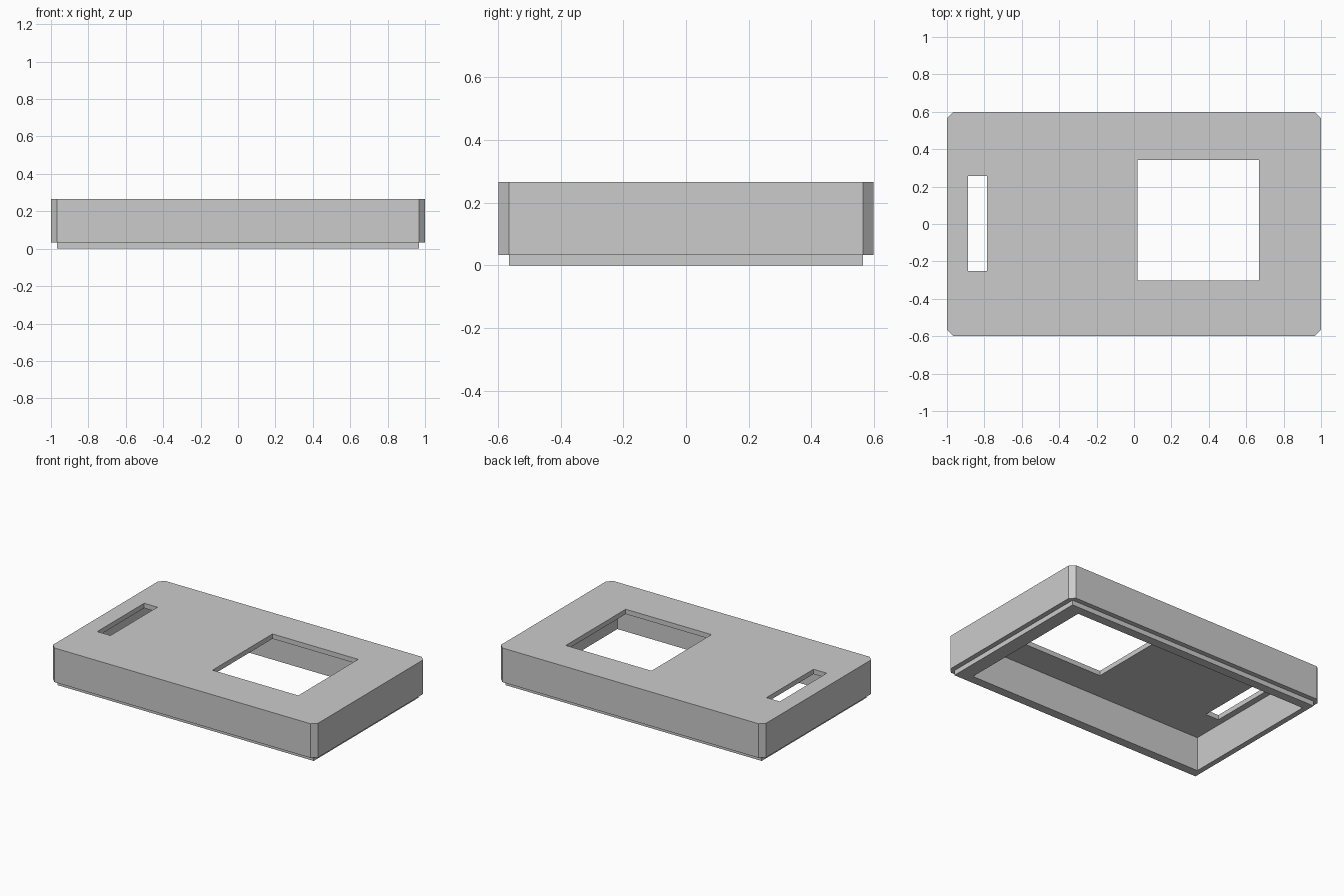
import bpy
import bmesh

if "Cube" in bpy.data.objects:
    bpy.data.objects.remove(bpy.data.objects["Cube"], do_unlink=True)

HEIGHT = 0.266
STEP = 0.033      # lip height, lip inset, chamfer and top thickness

grey = bpy.data.materials.new("plain grey")
grey.use_nodes = True
grey.diffuse_color = (0.6, 0.6, 0.6, 1)
grey.node_tree.nodes["Principled BSDF"].inputs["Base Color"].default_value = (0.6, 0.6, 0.6, 1)


def block(name, x, y, z, chamfer=0):
    """Box between (min, max) ranges, with optional chamfered upright corners."""
    bm = bmesh.new()
    bmesh.ops.create_cube(bm, size=1)
    for v in bm.verts:
        v.co = [r[0] if c < 0 else r[1] for c, r in zip(v.co, (x, y, z))]
    if chamfer:
        upright = [e for e in bm.edges
                   if abs(e.verts[0].co.z - e.verts[1].co.z) > 0.01]
        bmesh.ops.bevel(bm, geom=upright, offset=chamfer, segments=1,
                        affect='EDGES')
    bmesh.ops.recalc_face_normals(bm, faces=bm.faces)
    mesh = bpy.data.meshes.new(name)
    bm.to_mesh(mesh)
    bm.free()
    mesh.materials.append(grey)
    obj = bpy.data.objects.new(name, mesh)
    bpy.context.collection.objects.link(obj)
    return obj


def combine(target, other, operation):
    """Apply a boolean and discard the helper."""
    mod = target.modifiers.new(operation.lower(), 'BOOLEAN')
    mod.operation = operation
    mod.solver = 'EXACT'
    mod.object = other
    bpy.context.view_layer.objects.active = target
    bpy.ops.object.modifier_apply(modifier=mod.name)
    bpy.data.objects.remove(other, do_unlink=True)


# Outer shell with chamfered corners
cover = block("enclosure_cover", (-1, 1), (-0.598, 0.598), (STEP, HEIGHT), STEP)

# Recessed locating lip underneath
lip = block("locating_lip", (-1 + STEP, 1 - STEP), (-0.565, 0.565), (0, 0.12))
combine(cover, lip, 'UNION')

# Open cavity, leaving a thin top plate
cavity = block("cavity_cutter", (-0.93, 0.87), (-0.503, 0.503),
               (-0.1, HEIGHT - STEP))
combine(cover, cavity, 'DIFFERENCE')

# Square window and narrow slot through the top plate
window = block("window_cutter", (0.02, 0.667), (-0.303, 0.343), (0.1, 0.4))
combine(cover, window, 'DIFFERENCE')
slot = block("slot_cutter", (-0.887, -0.787), (-0.25, 0.256), (0.1, 0.4))
combine(cover, slot, 'DIFFERENCE')
